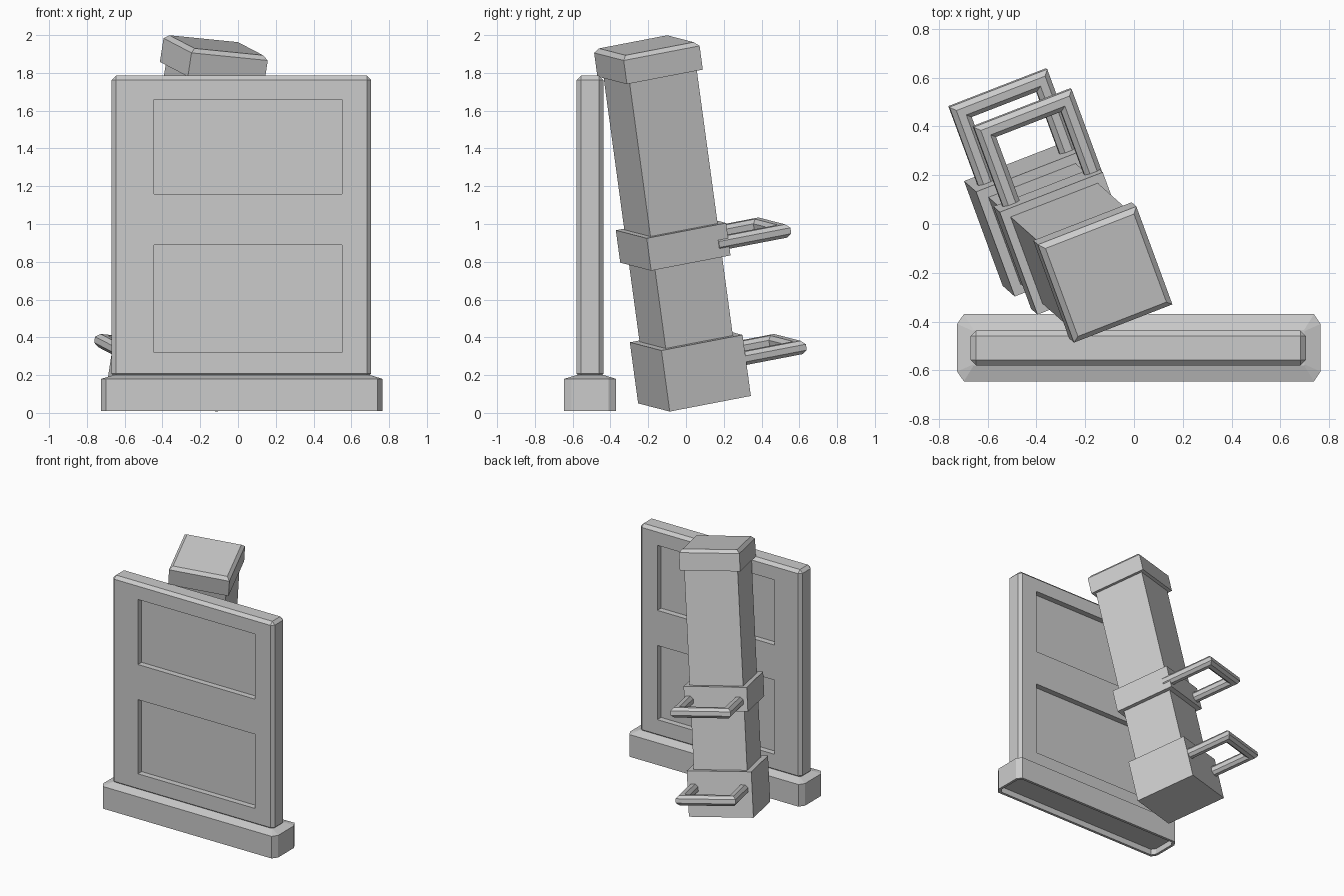
import bpy, bmesh
from mathutils import Matrix, Vector

cube = bpy.data.objects.get("Cube")
if cube:
    bpy.data.objects.remove(cube, do_unlink=True)

grey = bpy.data.materials.new("plain_grey")
grey.use_nodes = True
COLOR = (0.6, 0.6, 0.6, 1)
grey.diffuse_color = COLOR
grey.node_tree.nodes["Principled BSDF"].inputs["Base Color"].default_value = COLOR


def finish(name, bm, matrix=None):
    bmesh.ops.recalc_face_normals(bm, faces=bm.faces)
    mesh = bpy.data.meshes.new(name)
    bm.to_mesh(mesh)
    bm.free()
    mesh.materials.append(grey)
    obj = bpy.data.objects.new(name, mesh)
    bpy.context.collection.objects.link(obj)
    if matrix:
        obj.matrix_world = matrix
    return obj


def box(name, low, high, chamfer=0, top_only=False, matrix=None):
    low, high = Vector(low), Vector(high)
    bm = bmesh.new()
    bmesh.ops.create_cube(bm, size=1)
    for v in bm.verts:
        v.co = (low + high) / 2 + v.co * (high - low)
    if chamfer:
        edges = [e for e in bm.edges
                 if not top_only or all(v.co.z > high.z - 0.001 for v in e.verts)]
        bmesh.ops.bevel(bm, geom=edges, offset=chamfer, segments=1, affect='EDGES')
    return finish(name, bm, matrix)


def loft(name, rings, matrix=None):
    """Join equal rings of points into a closed solid with capped ends."""
    bm = bmesh.new()
    rows = [[bm.verts.new(p) for p in ring] for ring in rings]
    n = len(rows[0])
    for a, b in zip(rows, rows[1:]):
        for i in range(n):
            j = (i + 1) % n
            bm.faces.new((a[i], a[j], b[j], b[i]))
    bm.faces.new(rows[0])
    bm.faces.new(rows[-1])
    return finish(name, bm, matrix)


def clipped_rect(hx, hy, cx, cy):
    """Rectangle outline with cut corners."""
    return [(hx, cy - hy), (hx, hy - cy), (hx - cx, hy), (cx - hx, hy),
            (-hx, hy - cy), (-hx, cy - hy), (cx - hx, -hy), (hx - cx, -hy)]


# Plinth: cut corners, sloping top, shallow hollow underneath
plinth_rings = []
for inset, z, cut in ((0.02, 0.055, 0.8), (0.02, 0.01, 0.8), (0, 0.01, 1),
                      (0, 0.18, 1), (0.065, 0.2, 0.1)):
    outline = clipped_rect(0.745 - inset, 0.1375 - inset, 0.027 * cut, 0.04 * cut)
    plinth_rings.append([(x + 0.02, y - 0.5075, z) for x, y in outline])
loft("plinth", plinth_rings)

# Slab with two recessed panels on both faces
slab = box("panelled_slab", (-0.67, -0.58, 0.185), (0.705, -0.437, 1.785), 0.023)
for z0, z1 in ((0.32, 0.89), (1.16, 1.66)):
    for y0, y1 in ((-0.7, -0.535), (-0.482, -0.3)):
        cutter = box("panel_cutter", (-0.445, y0, z0), (0.55, y1, z1))
        cutter.hide_render = True
        mod = slab.modifiers.new("panel", 'BOOLEAN')
        mod.operation = 'DIFFERENCE'
        mod.solver = 'EXACT'
        mod.object = cutter
        bpy.context.view_layer.objects.active = slab
        bpy.ops.object.modifier_apply(modifier=mod.name)
        bpy.data.objects.remove(cutter, do_unlink=True)

# Leaning pillar frame: u across, v toward the back, w along the shaft
u = Vector((0.928, 0.36, -0.093)).normalized()
w = u.cross(Vector((-0.355, 0.917, 0.179))).normalized()
v = w.cross(u)
lean = Matrix((u, v, w)).transposed().to_4x4()
lean.translation = (-0.402, 0.045, 0.07)


def block(name, size, z0, z1, chamfer=0):
    h = size / 2
    box(name, (-h, -h, z0), (h, h, z1), chamfer, True, lean)


block("pillar_foot", 0.465, 0, 0.33)
block("pillar_shaft", 0.385, 0.3, 1.8)
block("pillar_band", 0.455, 0.76, 0.935)
block("pillar_cap", 0.435, 1.765, 1.915, 0.022)


# Handles: mitred loops with an eight-sided section
def handle(name, shift, height):
    half, start, end = 0.18, 0.17, 0.545
    path = ((-half, start, -1, 0), (-half, end, -1, 1),
            (half, end, 1, 1), (half, start, 1, 0))
    section = clipped_rect(0.036, 0.036, 0.02, 0.02)
    rings = [[(px + shift + mx * o, py + my * o, height + q) for o, q in section]
             for px, py, mx, my in path]
    loft(name, rings, lean)


handle("lower_handle", 0.012, 0.2)
handle("upper_handle", 0.018, 0.83)
